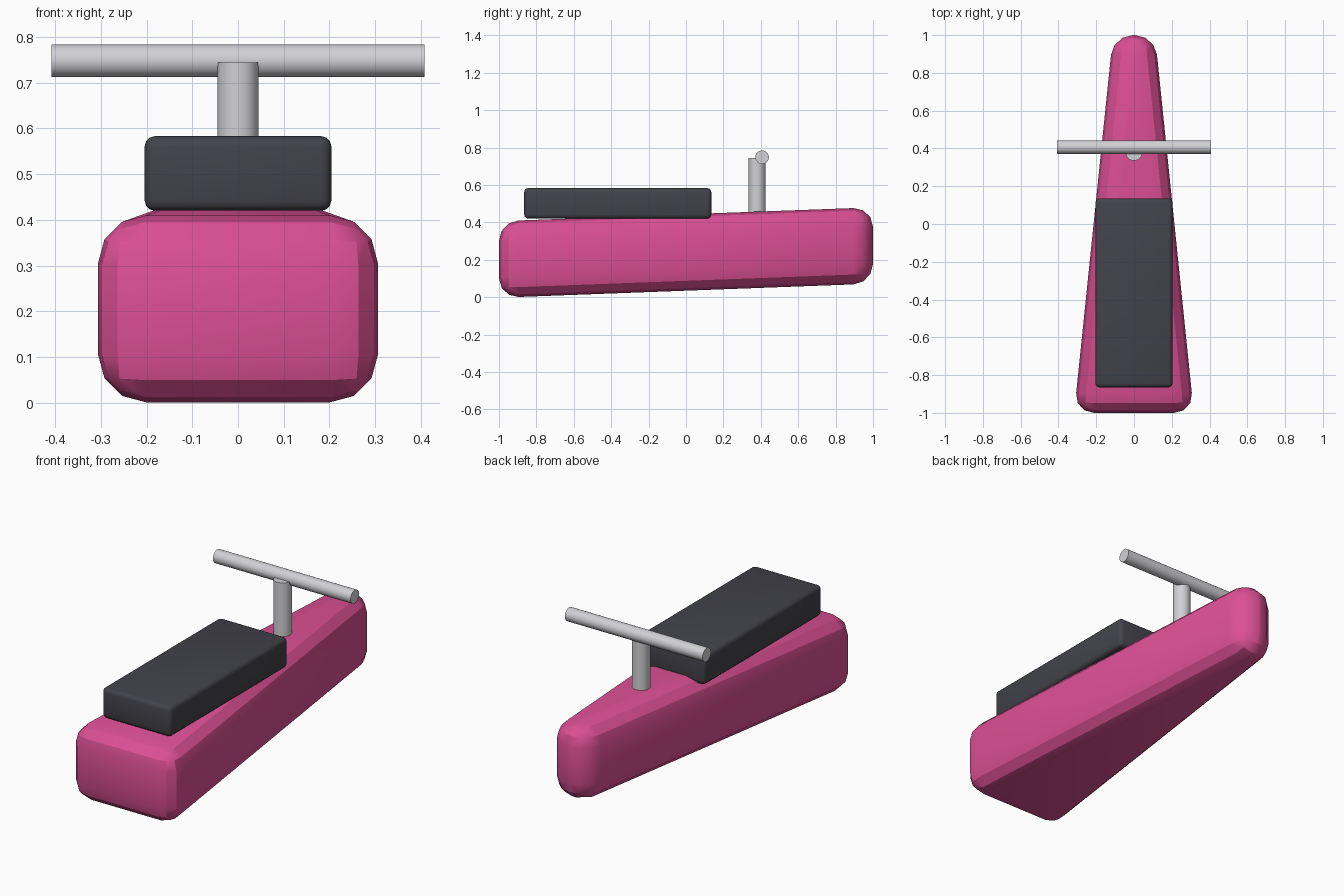
import bpy, bmesh, math
from mathutils import Matrix, Vector

if "Cube" in bpy.data.objects:
    bpy.data.objects.remove(bpy.data.objects["Cube"])


def material(name, rgb):
    m = bpy.data.materials.new(name)
    m.diffuse_color = (*rgb, 1)
    m.use_nodes = True
    m.node_tree.nodes["Principled BSDF"].inputs["Base Color"].default_value = m.diffuse_color
    return m


PINK = material("pink paint", (0.72, 0.08, 0.30))
DARK = material("dark padding", (0.055, 0.055, 0.070))
STEEL = material("light metal", (0.64, 0.64, 0.67))


def finish(bm, name, mat, angle):
    """Turn a bmesh into a shaded, coloured object."""
    bmesh.ops.recalc_face_normals(bm, faces=bm.faces[:])
    mesh = bpy.data.meshes.new(name)
    bm.to_mesh(mesh)
    bm.free()
    mesh.materials.append(mat)
    ob = bpy.data.objects.new(name, mesh)
    bpy.context.collection.objects.link(ob)
    bpy.ops.object.select_all(action='DESELECT')
    ob.select_set(True)
    bpy.context.view_layer.objects.active = ob
    bpy.ops.object.shade_smooth_by_angle(angle=math.radians(angle))
    return ob


def rounded_block(name, mat, back, front, bevel, angle):
    """Bevelled block; each end is (y, half width, bottom z, top z)."""
    bm = bmesh.new()
    bmesh.ops.create_cube(bm, size=2)
    for v in bm.verts:
        y, w, z0, z1 = back if v.co.y < 0 else front
        v.co = Vector((w * v.co.x, y, z1 if v.co.z > 0 else z0))
    bmesh.ops.bevel(bm, geom=bm.edges[:], offset=bevel, segments=3,
                    profile=0.5, affect='EDGES', clamp_overlap=True)
    return finish(bm, name, mat, angle)


def rod(name, mat, start, end, radius):
    """Cylinder between two points."""
    a, b = Vector(start), Vector(end)
    d = b - a
    turn = Vector((0, 0, 1)).rotation_difference(d).to_matrix().to_4x4()
    bm = bmesh.new()
    bmesh.ops.create_cone(bm, cap_ends=True, segments=32, radius1=radius,
                          radius2=radius, depth=d.length,
                          matrix=Matrix.Translation((a + b) / 2) @ turn)
    return finish(bm, name, mat, 30)


# Tapered hull, narrow and slightly raised at the nose
rounded_block("hull", PINK, (-1, 0.317, -0.003, 0.406),
              (1, 0.111, 0.072, 0.48), 0.105, 27)

# Long padded seat
rounded_block("seat", DARK, (-0.865, 0.204, 0.42, 0.583),
              (0.135, 0.204, 0.42, 0.583), 0.022, 30)

# Steering column and handlebar
rod("steering_column", STEEL, (0, 0.38, 0.42), (0, 0.38, 0.744), 0.045)
rod("handlebar", STEEL, (-0.408, 0.407, 0.748), (0.408, 0.407, 0.748), 0.036)
